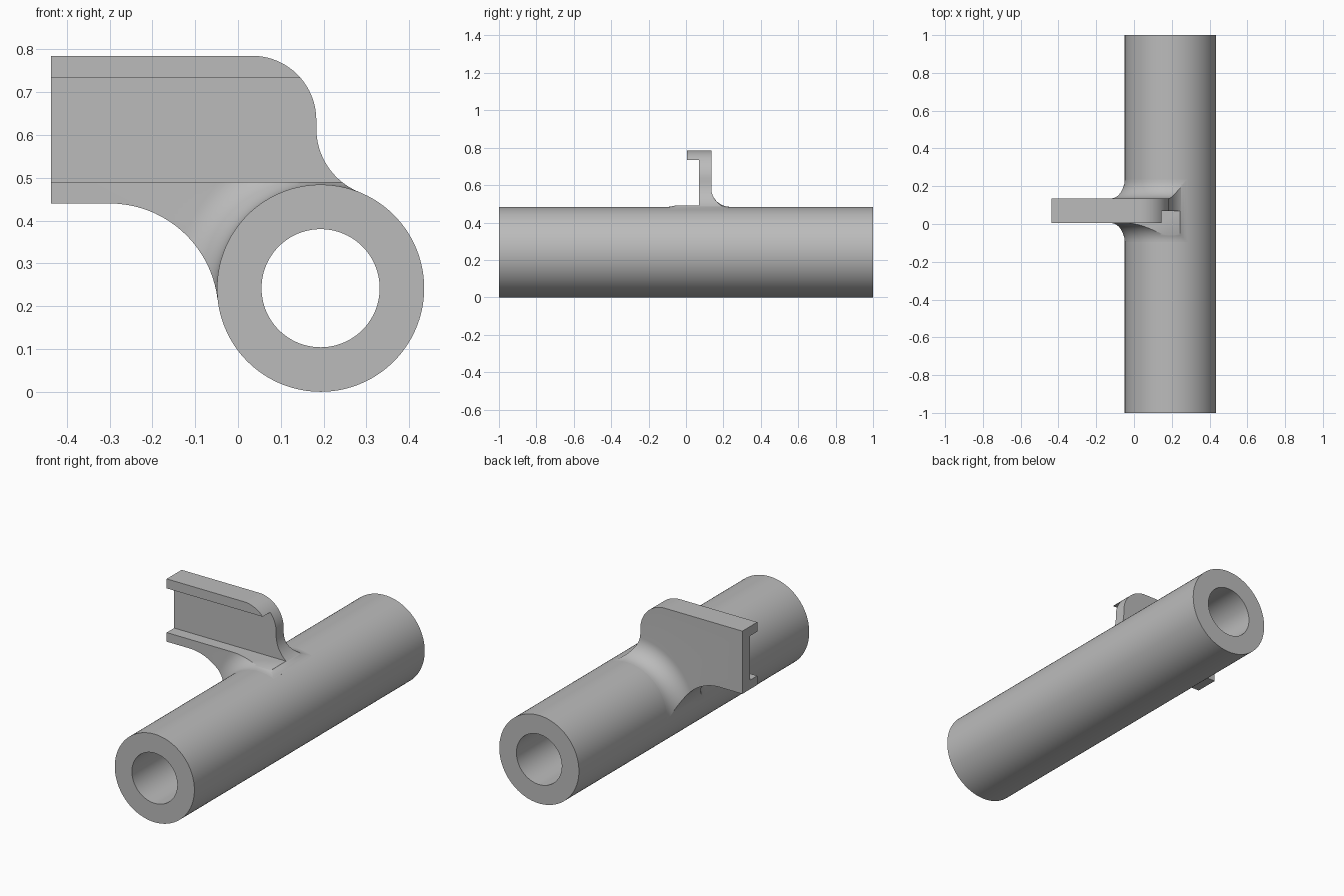
import bpy, bmesh
from math import sin, cos, pi, radians, sqrt, atan2

if "Cube" in bpy.data.objects:
    bpy.data.objects.remove(bpy.data.objects["Cube"], do_unlink=True)

CX, CZ, R, BORE = 0.193, 0.242, 0.242, 0.138   # tube axis and radii
Y0, Y1, FIL = 0.005, 0.135, 0.1                # plate thickness span, side fillet

grey = bpy.data.materials.new("grey metal")
grey.use_nodes = True
grey.diffuse_color = (0.5, 0.5, 0.5, 1)
grey.node_tree.nodes["Principled BSDF"].inputs["Base Color"].default_value = (0.5, 0.5, 0.5, 1)


def make(name, bm):
    bmesh.ops.recalc_face_normals(bm, faces=bm.faces)
    me = bpy.data.meshes.new(name)
    bm.to_mesh(me)
    bm.free()
    me.materials.append(grey)
    ob = bpy.data.objects.new(name, me)
    bpy.context.collection.objects.link(ob)
    return ob


def lathe(name, profile, n=144):
    """Revolve a closed (radius, y) profile about the tube axis."""
    bm = bmesh.new()
    rings = [[bm.verts.new((CX + r * cos(2 * pi * i / n), y, CZ + r * sin(2 * pi * i / n)))
              for r, y in profile] for i in range(n)]
    for i in range(n):
        a, b = rings[i], rings[(i + 1) % n]
        for j in range(len(profile)):
            k = (j + 1) % len(profile)
            bm.faces.new((a[j], a[k], b[k], b[j]))
    return make(name, bm)


def prism(name, outline, y0, y1):
    """Extrude an (x, z) outline along y."""
    bm = bmesh.new()
    face = bm.faces.new([bm.verts.new((x, y0, z)) for x, z in outline])
    out = bmesh.ops.extrude_face_region(bm, geom=[face])["geom"]
    bmesh.ops.translate(bm, vec=(0, y1 - y0, 0),
                        verts=[v for v in out if isinstance(v, bmesh.types.BMVert)])
    return make(name, bm)


def arc(cx, cz, r, a0, a1, n=20):
    return [(cx + r * cos(a0 + (a1 - a0) * i / n), cz + r * sin(a0 + (a1 - a0) * i / n))
            for i in range(n + 1)]


def cut(ob, cutter, operation):
    mod = ob.modifiers.new(operation.lower(), "BOOLEAN")
    mod.object, mod.operation, mod.solver = cutter, operation, "EXACT"
    mesh = bpy.data.meshes.new_from_object(ob.evaluated_get(bpy.context.evaluated_depsgraph_get()))
    ob.modifiers.clear()
    ob.data = mesh
    bpy.data.objects.remove(cutter, do_unlink=True)


# Hollow tube
tube = lathe("tube", [(BORE, -1), (R, -1), (R, 1), (BORE, 1)])

# Bracket outline: rounded top corner, fillets tangent to the tube on both sides
r1, r2 = 0.16, 0.254
fx1 = 0.183 + r1
fz1 = CZ + sqrt((R + r1) ** 2 - (fx1 - CX) ** 2)
fx2, fz2 = -0.3, 0.186
t1 = atan2(fz1 - CZ, fx1 - CX)
t2 = atan2(fz2 - CZ, fx2 - CX) % (2 * pi)
outline = [(-0.437, 0.44), (-0.437, 0.785)]
outline += arc(0.033, 0.635, 0.15, pi / 2, 0)
outline += arc(fx1, fz1, r1, pi, t1 + pi)
outline += arc(CX, CZ, 0.2, t1, t2)
outline += arc(fx2, fz2, r2, t2 - pi, pi / 2)

# Plate with side fillets: the outline intersected with a flared disc
flare = [(R + FIL - FIL * cos(a), FIL - FIL * sin(a))
         for a in [radians(90 * i / 14) for i in range(15)]]
flare = [(R + FIL * (1 - sin(a)), FIL * (1 - cos(a)))
         for a in [radians(90 * i / 14) for i in range(15)]]
back = [(r, Y1 + d) for r, d in flare]
front = [(r, Y0 - d) for r, d in reversed(flare)]
disc = lathe("flared_disc", [(0.18, Y0 - FIL)] + front + [(0.95, Y0), (0.95, Y1)]
             + back + [(0.18, Y1 + FIL)])
bracket = prism("bracket", outline, -0.3, 0.4)
cut(bracket, disc, "INTERSECT")

# Channel along the front face, leaving an upper and a lower rail
channel = prism("channel", [(-0.6, 0.49), (0.6, 0.49), (0.6, 0.733), (-0.6, 0.733)], -0.4, 0.07)
cut(bracket, channel, "DIFFERENCE")

for ob in (tube, bracket):
    bpy.ops.object.select_all(action="DESELECT")
    ob.select_set(True)
    bpy.context.view_layer.objects.active = ob
    bpy.ops.object.shade_smooth_by_angle(angle=radians(30))
